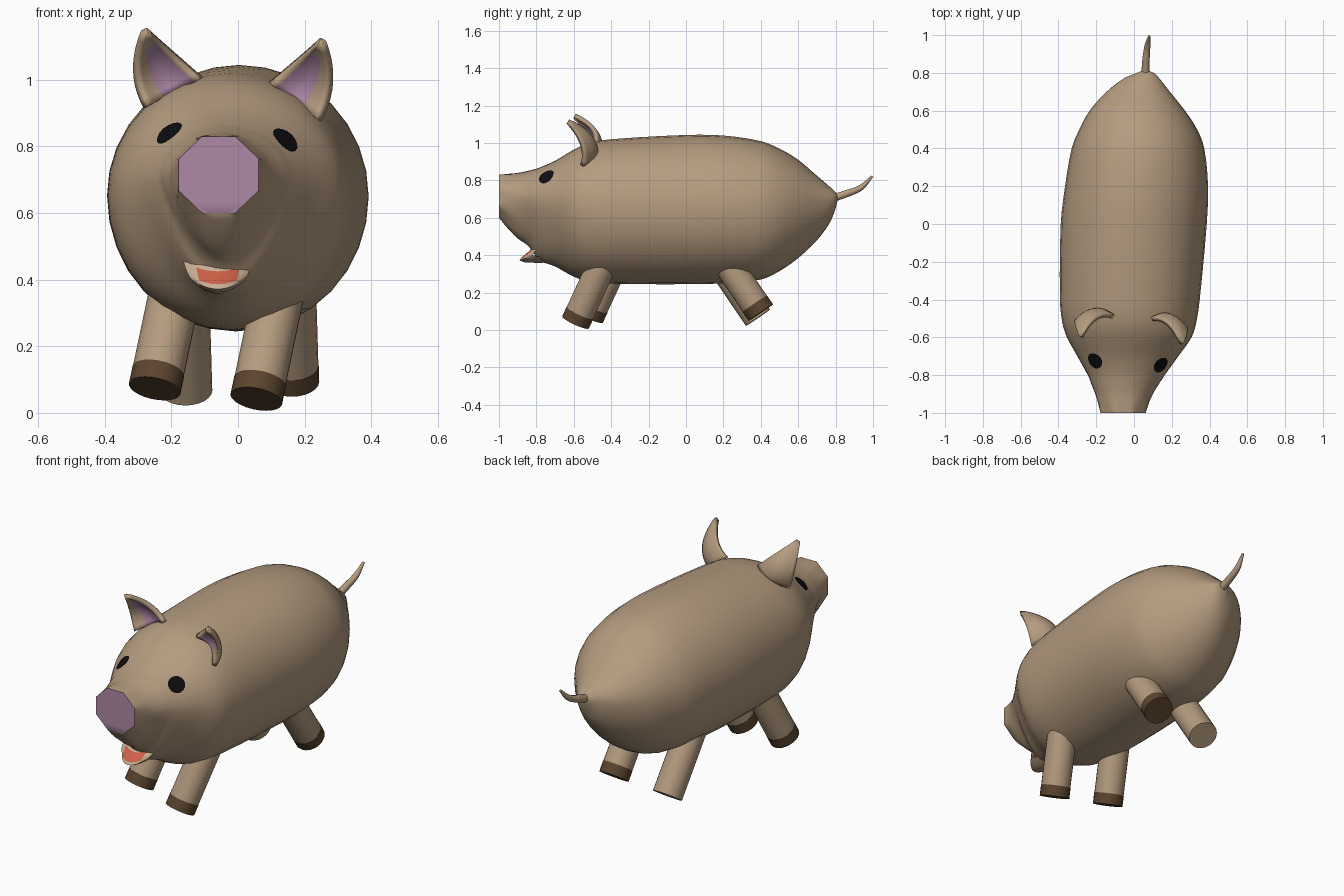
import bpy, bmesh, math
from mathutils import Vector
from mathutils.bvhtree import BVHTree

if "Cube" in bpy.data.objects:
    bpy.data.objects.remove(bpy.data.objects["Cube"])


def material(name, rgb):
    m = bpy.data.materials.new(name)
    m.use_nodes = True
    col = (*rgb, 1)
    m.diffuse_color = col
    bsdf = next(n for n in m.node_tree.nodes if n.type == 'BSDF_PRINCIPLED')
    bsdf.inputs["Base Color"].default_value = col
    bsdf.inputs["Roughness"].default_value = 0.8
    return m


skin = material("tan skin", (0.456, 0.328, 0.212))
pink = material("mauve pink", (0.43, 0.25, 0.39))
pale = material("pale lip", (0.58, 0.43, 0.30))
red = material("mouth red", (0.62, 0.12, 0.065))
brown = material("hoof brown", (0.105, 0.058, 0.027))
black = material("eye black", (0.004, 0.004, 0.005))


def finish(name, bm, mats, angle=40):
    bmesh.ops.recalc_face_normals(bm, faces=bm.faces) if angle else None
    me = bpy.data.meshes.new(name)
    bm.to_mesh(me)
    bm.free()
    ob = bpy.data.objects.new(name, me)
    bpy.context.collection.objects.link(ob)
    for m in mats:
        me.materials.append(m)
    bpy.ops.object.select_all(action='DESELECT')
    ob.select_set(True)
    bpy.context.view_layer.objects.active = ob
    bpy.ops.object.shade_smooth_by_angle(angle=math.radians(angle or 60))
    return ob


def skin_rows(bm, rows, closed):
    """Bridge rows of points with quads; returns a list of (row, column, face)."""
    vs = [[bm.verts.new(p) for p in r] for r in rows]
    out, n = [], len(rows[0])
    for i in range(len(vs) - 1):
        for j in range(n if closed else n - 1):
            k = (j + 1) % n
            out.append((i, j, bm.faces.new((vs[i][j], vs[i][k], vs[i + 1][k], vs[i + 1][j]))))
    return vs, out


# Body sections: y, x min, x max, top, bottom, widest height, lower narrowing
SECTIONS = [
    (-1.00, -.178, .062, .830, .600, .715, 0),
    (-.95, -.190, .078, .835, .540, .710, .10),
    (-.90, -.205, .100, .840, .490, .705, .25),
    (-.85, -.225, .130, .850, .455, .700, .35),
    (-.82, -.235, .150, .857, .420, .700, .35),
    (-.79, -.250, .170, .866, .375, .690, .30),
    (-.70, -.300, .235, .905, .340, .680, .20),
    (-.60, -.355, .305, .965, .285, .665, .05),
    (-.52, -.380, .330, 1.00, .260, .660, 0),
    (-.40, -.392, .348, 1.02, .248, .655, 0),
    (.00, -.388, .385, 1.043, .245, .650, 0),
    (.20, -.365, .392, 1.04, .250, .650, 0),
    (.40, -.330, .372, 1.01, .270, .650, 0),
    (.50, -.290, .335, .970, .315, .660, 0),
    (.60, -.235, .270, .910, .385, .675, 0),
    (.70, -.145, .190, .825, .480, .690, 0),
    (.77, -.055, .135, .765, .575, .700, 0),
    (.80, .015, .105, .735, .650, .705, 0),
    (.81, .040, .080, .720, .690, .708, 0),
]


def slope(i, c):
    a, b = SECTIONS[max(i - 1, 0)], SECTIONS[min(i + 1, len(SECTIONS) - 1)]
    return (b[c] - a[c]) / (b[0] - a[0])


def section(i, t):
    a, b = SECTIONS[i], SECTIONS[i + 1]
    h = b[0] - a[0]
    vals = [a[0] + h * t]
    for c in range(1, 7):
        vals.append((2*t**3 - 3*t**2 + 1) * a[c] + (t**3 - 2*t**2 + t) * h * slope(i, c)
                    + (3*t**2 - 2*t**3) * b[c] + (t**3 - t**2) * h * slope(i + 1, c))
    return vals


def ring(vals, n=32):
    y, x0, x1, top, bot, zm, k = vals
    octo = max(0, 1 - (y + 1) / 0.12)          # snout end is eight-sided
    pts = []
    for j in range(n):
        a = 2 * math.pi * j / n
        dev = (a + math.pi / 8) % (math.pi / 4) - math.pi / 8
        f = 1 + octo * (1 / math.cos(dev) - 1)
        c, s = math.cos(a) * f, math.sin(a) * f
        x = (x0 + x1) / 2 + (x1 - x0) / 2 * c * (1 - k * max(0, -s))
        pts.append((x, y, zm + s * ((top - zm) if s > 0 else (zm - bot))))
    return pts


# Body with pink snout face
rings = [ring(section(i, t / 3)) for i in range(len(SECTIONS) - 1) for t in range(3)]
rings.append(ring(section(len(SECTIONS) - 2, 1)))
bm = bmesh.new()
vs, _ = skin_rows(bm, rings, True)
bm.faces.new(vs[0]).material_index = 1
bm.faces.new(vs[-1])
bmesh.ops.recalc_face_normals(bm, faces=bm.faces)
tree = BVHTree.FromBMesh(bm)
finish("body", bm, [skin, pink])


# Legs: foot centre and axis pointing up into the body
def cylinder(name, p, q, r, mat):
    bm = bmesh.new()
    d = q - p
    bmesh.ops.create_cone(bm, cap_ends=True, segments=24, radius1=r, radius2=r, depth=d.length)
    bm.transform(d.to_track_quat('Z', 'Y').to_matrix().to_4x4())
    bmesh.ops.translate(bm, vec=(p + q) / 2, verts=bm.verts)
    finish(name, bm, [mat])


FRONT, REAR = Vector((.21, .46, 1)).normalized(), Vector((-.03, -.68, 1)).normalized()
for name, foot, axis, hoof in (
        ("front_left", (.055, -.59, .042), FRONT, True),
        ("front_right", (-.25, -.515, .073), FRONT, True),
        ("rear_left", (.165, .40, .093), REAR, True),
        ("rear_right", (-.155, .385, .066), REAR, False)):
    foot = Vector(foot)
    start = foot + axis * (.058 if hoof else 0)
    cylinder(name + "_leg", start, foot + axis * .42, .078, skin)
    if hoof:
        cylinder(name + "_hoof", foot, start, .079, brown)


# Ears: curved shells between an inner and an outer edge meeting at the tip
def bezier(a, c, b, t):
    return a * (1 - t) ** 2 + c * 2 * t * (1 - t) + b * t * t


def ear(name, inner, ci, outer, co, tip, flip):
    inner, ci, outer, co, tip = map(Vector, (inner, ci, outer, co, tip))
    rows = []
    for i in range(11):
        t = i / 10 * .97
        a, b = bezier(inner, ci, tip, t), bezier(outer, co, tip, t)
        rows.append([a.lerp(b, j / 10) + Vector((0, .045 * math.sin(math.pi * j / 10) * (1 - t), 0))
                     for j in range(11)])
    bm = bmesh.new()
    _, faces = skin_rows(bm, rows, False)
    for i, j, f in faces:
        f.material_index = 0 if 1 <= j <= 6 and i < 8 else 1
        f.normal_update()
        if f.normal.y > 0:
            f.normal_flip()
    ob = finish(name, bm, [pink, skin, skin], 0)
    mod = ob.modifiers.new("thickness", 'SOLIDIFY')
    mod.thickness, mod.offset = .024, -1
    mod.material_offset = mod.material_offset_rim = 1


ear("left_ear", (.10, -.515, .985), (.18, -.50, 1.05), (.235, -.565, .885),
    (.295, -.53, .99), (.245, -.645, 1.11), False)
ear("right_ear", (-.115, -.50, 1.00), (-.21, -.47, 1.08), (-.27, -.53, .925),
    (-.325, -.49, 1.02), (-.272, -.61, 1.14), True)

# Eyes: thin discs laid on the head
for name, c in (("left_eye", (.147, -.75, .825)), ("right_eye", (-.212, -.728, .848))):
    p, n, _, _ = tree.find_nearest(Vector(c))
    u = n.cross(Vector((0, 0, 1))).normalized()
    v = n.cross(u)
    rows = []
    for r in (.002, .016, .031, .045):
        row = []
        for j in range(16):
            a = 2 * math.pi * j / 16
            q, m, _, _ = tree.find_nearest(p + (u * math.cos(a) + v * math.sin(a)) * r)
            row.append(q + m * .005)
        rows.append(row)
    bm = bmesh.new()
    vs, _ = skin_rows(bm, rows, True)
    bm.faces.new(vs[0])
    for f in bm.faces:
        f.normal_update()
        if f.normal.dot(n) < 0:
            f.normal_flip()
    finish(name, bm, [black], 0)

# Mouth: scooped lower lip with a red centre; profile is y, z, half width
PROFILE = [(-.825, .440, .108), (-.836, .425, .104), (-.858, .405, .098), (-.882, .386, .09),
           (-.890, .372, .082), (-.862, .362, .076), (-.77, .358, .07)]
rows = []
for y, z, w in PROFILE:
    rows.append([(-.06 + w * s, y + .07 * s * s, z + .03 * s * s)
                 for s in (k / 8 for k in range(-8, 9))])
bm = bmesh.new()
_, faces = skin_rows(bm, rows, False)
for i, j, f in faces:
    f.material_index = 2 if i in (1, 2) and 3 <= j <= 12 else (1 if i < 4 else 0)
    f.normal_update()
    if f.normal.y - f.normal.z * (1 if i < 4 else -1) > 0:
        f.normal_flip()
finish("mouth", bm, [skin, pale, red], 0)

# Tail: tapered curve
cu = bpy.data.curves.new("tail", 'CURVE')
cu.dimensions = '3D'
cu.bevel_depth, cu.bevel_resolution, cu.use_fill_caps = .022, 3, True
sp = cu.splines.new('BEZIER')
path = [((.06, .77, .70), 1), ((.063, .86, .73), .9), ((.07, .935, .762), .75), ((.08, .995, .822), .3)]
sp.bezier_points.add(len(path) - 1)
for bp, (co, r) in zip(sp.bezier_points, path):
    bp.co, bp.radius = co, r
    bp.handle_left_type = bp.handle_right_type = 'AUTO'
cu.materials.append(skin)
bpy.context.collection.objects.link(bpy.data.objects.new("tail", cu))
